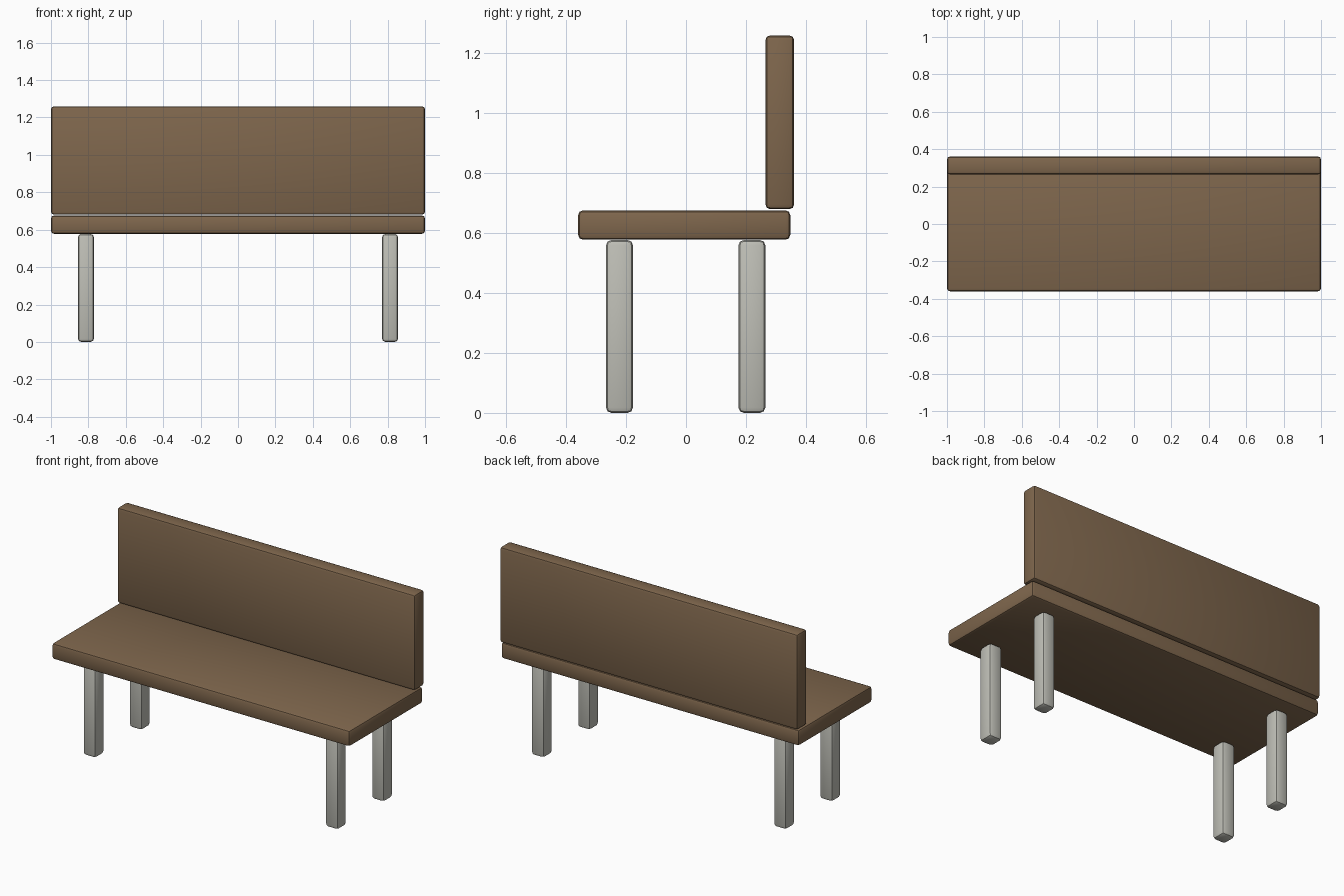
import bpy
import bmesh
from mathutils import Vector

cube = bpy.data.objects.get("Cube")
if cube:
    bpy.data.objects.remove(cube, do_unlink=True)


def make_material(name, color):
    mat = bpy.data.materials.new(name)
    mat.use_nodes = True
    mat.diffuse_color = (*color, 1)
    mat.node_tree.nodes["Principled BSDF"].inputs["Base Color"].default_value = (*color, 1)
    return mat


wood = make_material("brown wood", (0.21, 0.133, 0.073))
metal = make_material("pale grey metal", (0.52, 0.52, 0.47))


def rounded_block(name, low, high, bevel, mat):
    """Box between two corners with softly worn edges."""
    low, high = Vector(low), Vector(high)
    size, centre = high - low, (low + high) / 2
    mesh = bpy.data.meshes.new(name)
    bm = bmesh.new()
    bmesh.ops.create_cube(bm, size=1)
    for v in bm.verts:
        v.co = Vector(a * b for a, b in zip(v.co, size))
    bmesh.ops.bevel(bm, geom=bm.edges[:], offset=bevel, segments=2,
                    profile=0.5, affect='EDGES')
    bm.to_mesh(mesh)
    bm.free()
    mesh.materials.append(mat)
    obj = bpy.data.objects.new(name, mesh)
    obj.location = centre
    bpy.context.collection.objects.link(obj)
    bpy.ops.object.select_all(action='DESELECT')
    obj.select_set(True)
    bpy.context.view_layer.objects.active = obj
    bpy.ops.object.shade_smooth_by_angle()
    return obj


# Seat and backrest planks
rounded_block("seat", (-1, -0.36, 0.578), (1, 0.348, 0.676), 0.016, wood)
rounded_block("backrest", (-1, 0.265, 0.68), (1, 0.361, 1.26), 0.016, wood)

# Four legs, mirrored left and right
for side, x in (("left", 0.813), ("right", -0.813)):
    for end, y in (("front", -0.222), ("back", 0.22)):
        rounded_block(f"{end}_{side}_leg", (x - 0.043, y - 0.045, 0),
                      (x + 0.043, y + 0.045, 0.577), 0.018, metal)
